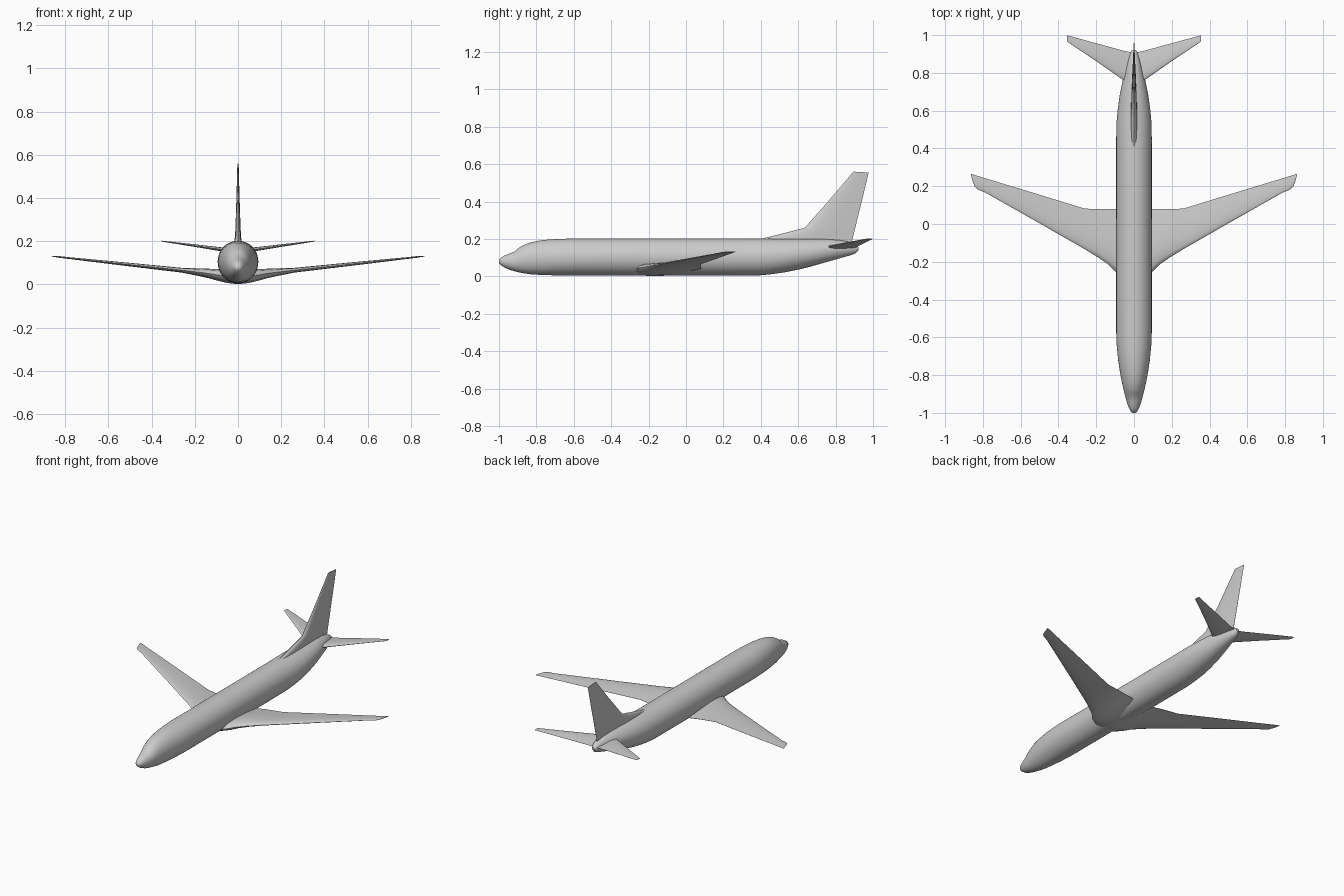
import bpy, bmesh, math


def loft(name, rings, mirror=False, cap_start=True, angle=35):
    """Skin a list of equal-length closed rings and cap the ends."""
    bm = bmesh.new()
    rows = [[bm.verts.new(p) for p in r] for r in rings]
    n = len(rows[0])
    for a, b in zip(rows, rows[1:]):
        for i in range(n):
            j = (i + 1) % n
            bm.faces.new((a[i], a[j], b[j], b[i]))
    if cap_start:
        bm.faces.new(rows[0])
    bm.faces.new(rows[-1])
    bmesh.ops.recalc_face_normals(bm, faces=bm.faces)
    me = bpy.data.meshes.new(name)
    bm.to_mesh(me)
    bm.free()
    ob = bpy.data.objects.new(name, me)
    bpy.context.collection.objects.link(ob)
    bpy.ops.object.select_all(action='DESELECT')
    bpy.context.view_layer.objects.active = ob
    ob.select_set(True)
    bpy.ops.object.shade_smooth_by_angle(angle=math.radians(angle))
    if mirror:
        ob.modifiers.new("mirror", 'MIRROR').use_clip = True
    return ob


def airfoil(lead, trail, half):
    """Chord position and thickness offset around a closed wing section."""
    shape = [(0, 0), (.03, .45), (.1, .78), (.25, 1), (.45, .95), (.7, .6), (.88, .27), (1, .03)]
    loop = shape + [(t, -h) for t, h in shape[:0:-1]]
    return [(lead + (trail - lead) * t, half * h) for t, h in loop]


def flat_wing(stations):
    return [[(x, y, z + d) for y, d in airfoil(lead, trail, half)]
            for x, lead, trail, z, half in stations]


# Fuselage: y, bottom z, top z, half width
body = [
    (-1.0, .072, .086, .008), (-.992, .062, .098, .018), (-.97, .047, .112, .029),
    (-.94, .034, .124, .039), (-.915, .027, .134, .046), (-.895, .022, .152, .051),
    (-.87, .017, .167, .057), (-.83, .011, .182, .066), (-.78, .008, .192, .075),
    (-.72, .006, .198, .084), (-.65, .005, .201, .091), (-.58, .005, .202, .094),
    (-.2, .005, .202, .094), (.2, .005, .202, .094), (.4, .006, .202, .094),
    (.46, .012, .202, .094), (.53, .022, .202, .093), (.6, .036, .202, .087),
    (.68, .056, .201, .076), (.76, .079, .199, .060), (.83, .099, .193, .043),
    (.88, .113, .182, .029), (.905, .122, .170, .020), (.922, .140, .156, .010),
]
SIDES = 48
rings = []
for y, lo, hi, w in body:
    rings.append([(w * math.cos(2 * math.pi * i / SIDES), y,
                   (lo + hi) / 2 + (hi - lo) / 2 * math.sin(2 * math.pi * i / SIDES))
                  for i in range(SIDES)])
loft("fuselage", rings, angle=40)

# Main wings: x, leading y, trailing y, z, half thickness
loft("main_wings", flat_wing([
    (0, -.29, .08, .035, .034), (.05, -.275, .08, .038, .031), (.10, -.25, .08, .045, .026),
    (.135, -.215, .08, .051, .022), (.19, -.177, .08, .058, .017), (.26, -.134, .081, .066, .011),
    (.52, .015, .161, .094, .008), (.79, .168, .243, .123, .004), (.825, .182, .254, .127, .004),
    (.842, .196, .259, .129, .003), (.854, .225, .263, .130, .002), (.863, .258, .266, .131, .001),
]), mirror=True, cap_start=False)

# Tailplanes
loft("tailplanes", flat_wing([
    (0, .73, .906, .152, .011), (.05, .757, .916, .159, .010),
    (.20, .862, .957, .180, .006), (.355, .966, .999, .201, .002),
]), mirror=True, cap_start=False)

# Tail fin with its forward fillet: z, leading y, trailing y, half thickness
fin = [(.15, .46, .88, .017), (.20, .40, .89, .016), (.215, .46, .894, .015),
       (.235, .54, .899, .014), (.26, .635, .905, .012), (.41, .768, .942, .007),
       (.56, .895, .977, .003)]
loft("tail_fin", [[(d, y, z - (.005 * (y - .895) / .082 if z > .5 else 0))
                   for y, d in airfoil(lead, trail, half)]
                  for z, lead, trail, half in fin])
